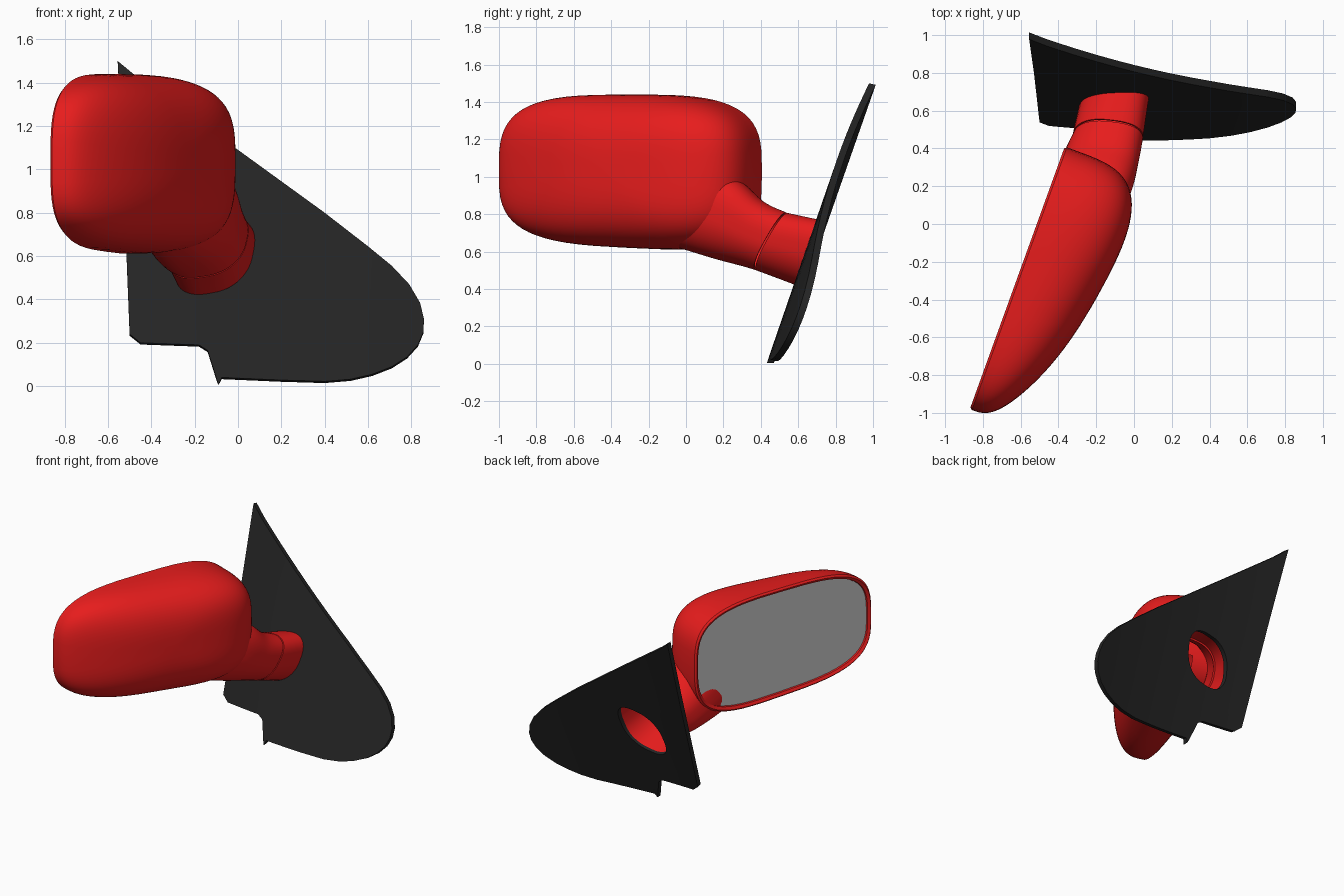
import bpy, bmesh, math
from mathutils import Vector

if "Cube" in bpy.data.objects:
    bpy.data.objects.remove(bpy.data.objects["Cube"])

SEGS = 64


def material(name, rgb):
    m = bpy.data.materials.new(name)
    m.use_nodes = True
    m.diffuse_color = (*rgb, 1)
    m.node_tree.nodes["Principled BSDF"].inputs["Base Color"].default_value = (*rgb, 1)
    return m


red = material("red_paint", (0.8, 0.012, 0.012))
black = material("black_plastic", (0.018, 0.018, 0.018))


def finish(bm, name, mat=None, angle=40):
    bmesh.ops.recalc_face_normals(bm, faces=bm.faces)
    me = bpy.data.meshes.new(name)
    bm.to_mesh(me)
    bm.free()
    ob = bpy.data.objects.new(name, me)
    bpy.context.collection.objects.link(ob)
    if mat:
        me.materials.append(mat)
    bpy.ops.object.select_all(action="DESELECT")
    ob.select_set(True)
    bpy.context.view_layer.objects.active = ob
    bpy.ops.object.shade_smooth_by_angle(angle=math.radians(angle))
    return ob


def loft(bm, rings, cap=False):
    loops = [[bm.verts.new(p) for p in ring] for ring in rings]
    for a, b in zip(loops, loops[1:]):
        for i in range(len(a)):
            j = (i + 1) % len(a)
            bm.faces.new((a[i], a[j], b[j], b[i]))
    if cap:
        bm.faces.new(loops[-1])


def spow(v, e):
    return math.copysign(abs(v) ** e, v)


# Housing frame: along = length of the mirror, depth = away from the glass
def place(along, z, depth):
    return Vector((-0.86 + 0.34 * along + 0.94 * depth,
                   -0.99 + 0.94 * along - 0.34 * depth, z))


def rim_point(t, sl=1.0, sz=1.0):
    u, v = spow(math.cos(t), 0.6), spow(math.sin(t), 0.6)
    half = 0.41 if v > 0 else 0.41 + 0.035 * u
    return 0.745 + 0.74 * u * sl, 1.03 + half * v * sz


def rim_ring(sl, sz, depth):
    ring = []
    for i in range(SEGS):
        along, z = rim_point(math.tau * i / SEGS, sl, sz)
        ring.append(place(along, z, depth))
    return ring


def dome_ring(s):
    ring = []
    for i in range(SEGS):
        t = math.tau * i / SEGS
        p = 3 + max(0, math.cos(t))
        r, n = math.cos(s) ** (2 / p), math.sin(s) ** (2 / p)
        along, z = rim_point(t, r, r)
        deep = 0.21 + 0.36 * along - 0.12 * along ** 2
        ring.append(place(along, z, deep * n))
    return ring


# Housing shell with a turned-in lip, opened where the neck joins
bm = bmesh.new()
steps = 22
lip = [rim_ring(0.955, 0.915, 0.03), rim_ring(0.96, 0.925, 0.0),
       rim_ring(0.985, 0.97, -0.012)]
dome = [dome_ring(math.pi / 2 * k / steps * 0.997) for k in range(steps + 1)]
loft(bm, lip + dome, cap=True)
joint = Vector((-0.18, 0.31, 0.72))
opening = [f for f in bm.faces if (f.calc_center_median() - joint).length < 0.12]
bmesh.ops.delete(bm, geom=opening, context="FACES")
finish(bm, "mirror_housing", red)

# Mirror glass
bm = bmesh.new()
bm.faces.new([bm.verts.new(p) for p in rim_ring(0.957, 0.918, 0.012)])
finish(bm, "mirror_glass")


# Neck and stem: centre x, half width, top y, top z, bottom y, bottom z, yaw
def section(st, scale=1.0):
    cx, hw, yt, zt, yb, zb, yaw = st
    ring = []
    for i in range(SEGS):
        t = math.tau * i / SEGS
        a = spow(math.cos(t), 0.85) * scale
        b = spow(math.sin(t + 0.38), 0.85) * scale
        f = (b + 1) / 2
        ring.append(Vector((cx + hw * a, yb + (yt - yb) * f + yaw * a,
                            zb + (zt - zb) * f)))
    return ring


def smooth_stations(keys, n=6):
    pts = [keys[0]] + keys + [keys[-1]]
    out = []
    for p0, p1, p2, p3 in zip(pts, pts[1:], pts[2:], pts[3:]):
        for k in range(n):
            t = k / n
            out.append([b + 0.5 * t * (c - a + t * (2 * a - 5 * b + 4 * c - d
                        + t * (3 * (b - c) + d - a)))
                        for a, b, c, d in zip(p0, p1, p2, p3)])
    return out + [keys[-1]]


seam = (-0.14, 0.187, 0.55, 0.81, 0.36, 0.50, -0.04)
neck = [(-0.29, 0.17, 0.02, 1.12, -0.12, 0.64, -0.05),
        (-0.215, 0.2, 0.28, 1.0, 0.12, 0.565, -0.06),
        (-0.17, 0.195, 0.43, 0.87, 0.29, 0.52, -0.055), seam]
foot = (-0.105, 0.185, 0.715, 0.77, 0.59, 0.42, 0.0)

bm = bmesh.new()
loft(bm, [section(s) for s in smooth_stations(neck)] + [section(seam, 0.95)])
finish(bm, "housing_neck", red)

start = [v + d for v, d in zip(seam, (0.001, 0, 0.009, -0.003, 0.009, -0.003, 0))]
bm = bmesh.new()
loft(bm, [section(start, 0.95)] + [section(s) for s in smooth_stations([start, foot])])
finish(bm, "stem", red)

# Mounting plate: outline with a hole for the stem, bowed and leaning back
outline = [(-0.555, 1.5), (-0.53, 1.0), (-0.5, 0.24), (-0.45, 0.2), (-0.18, 0.19),
           (-0.14, 0.165), (-0.09, 0.005), (-0.075, 0.04), (0.2, 0.028), (0.4, 0.022),
           (0.52, 0.032), (0.62, 0.055), (0.71, 0.09), (0.78, 0.135), (0.83, 0.19),
           (0.855, 0.25), (0.858, 0.31), (0.84, 0.385), (0.79, 0.47), (0.71, 0.555),
           (0.6, 0.645), (0.4, 0.8), (0.0, 1.09), (-0.47, 1.43)]
hole = [(p.x, p.z) for p in section(foot, 0.985)]
bm = bmesh.new()
for loop in (outline, hole):
    vs = [bm.verts.new((x, 0, z)) for x, z in loop]
    for a, b in zip(vs, vs[1:] + vs[:1]):
        bm.edges.new((a, b))
bmesh.ops.triangle_fill(bm, edges=bm.edges[:], use_beauty=True, normal=(0, -1, 0))
for k in range(-4, 9):
    bmesh.ops.bisect_plane(bm, geom=bm.verts[:] + bm.edges[:] + bm.faces[:],
                           plane_co=(k * 0.1 + 0.003, 0, 0), plane_no=(1, 0, 0))
front = bm.faces[:]
for v in bm.verts:
    v.co.y = 0.43 + 0.345 * v.co.z + 0.1 * v.co.x ** 2
back = bmesh.ops.extrude_face_region(bm, geom=front, use_keep_orig=True)["geom"]
for v in back:
    if isinstance(v, bmesh.types.BMVert):
        v.co += Vector((0, 0.036, -0.008 if v.co.z > 0.02 else 0))
finish(bm, "mounting_plate", black, 30)
